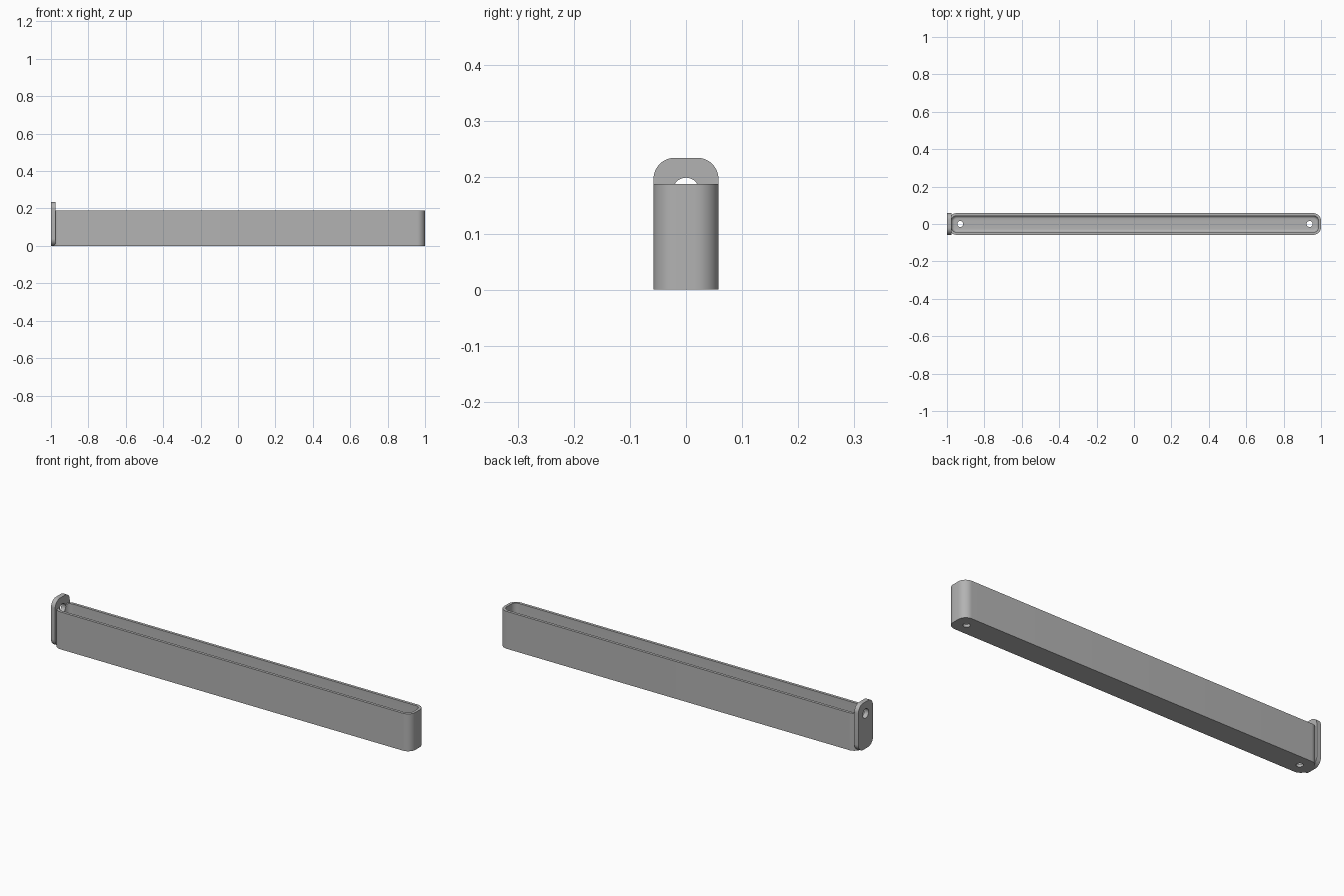
import bpy, bmesh
from math import radians, sin, cos
from mathutils import Matrix, Vector

cube = bpy.data.objects.get("Cube")
if cube:
    bpy.data.objects.remove(cube)

grey = bpy.data.materials.new("plain grey")
grey.use_nodes = True
grey.diffuse_color = (0.45, 0.45, 0.45, 1)
grey.node_tree.nodes["Principled BSDF"].inputs["Base Color"].default_value = (0.45, 0.45, 0.45, 1)

TRAY_X, HALF_LENGTH, HALF_WIDTH = 0.005, 0.995, 0.058
WALL, RIM, CORNER = 0.014, 0.188, 0.042
PLATE_TOP, PLATE_THICK = 0.235, 0.023


def outline(a, b, r, steps=12):
    """Rounded rectangle with half sizes a, b."""
    points = []
    for i, (sx, sy) in enumerate([(1, 1), (-1, 1), (-1, -1), (1, -1)]):
        for k in range(steps + 1):
            t = radians(90 * (i + k / steps))
            points.append((sx * (a - r) + r * cos(t), sy * (b - r) + r * sin(t)))
    return points


def loft(name, layers, matrix):
    """Skin a stack of (half a, half b, radius, height) rounded rectangles."""
    bm = bmesh.new()
    rings = [[bm.verts.new((x, y, h)) for x, y in outline(a, b, r)] for a, b, r, h in layers]
    bm.faces.new(rings[0][::-1])
    bm.faces.new(rings[-1])
    for low, high in zip(rings, rings[1:]):
        for i in range(len(low)):
            j = (i + 1) % len(low)
            bm.faces.new((low[i], low[j], high[j], high[i]))
    bmesh.ops.transform(bm, matrix=matrix, verts=bm.verts)
    bmesh.ops.remove_doubles(bm, verts=bm.verts, dist=1e-5)
    bmesh.ops.recalc_face_normals(bm, faces=bm.faces)
    mesh = bpy.data.meshes.new(name)
    bm.to_mesh(mesh)
    bm.free()
    mesh.materials.append(grey)
    obj = bpy.data.objects.new(name, mesh)
    bpy.context.collection.objects.link(obj)
    return obj


def drill(name, radius, length, matrix):
    """Round cutter."""
    ring = (radius, radius, radius * 0.999)
    return loft(name, [(*ring, -length / 2), (*ring, length / 2)], matrix)


def finish(obj, cutters):
    """Cut, then smooth the curved faces."""
    bpy.context.view_layer.objects.active = obj
    for cutter in cutters:
        cutter.hide_render = True
        mod = obj.modifiers.new("cut", 'BOOLEAN')
        mod.operation, mod.solver, mod.object = 'DIFFERENCE', 'EXACT', cutter
        bpy.ops.object.modifier_apply(modifier=mod.name)
    bpy.ops.object.select_all(action='DESELECT')
    obj.select_set(True)
    bpy.ops.object.shade_smooth_by_angle(angle=radians(30))


place = Matrix.Translation((TRAY_X, 0, 0))
upright = Matrix(((0, 0, 1, 0), (1, 0, 0, 0), (0, 1, 0, 0), (0, 0, 0, 1)))

# Long tray body
shell = (HALF_LENGTH, HALF_WIDTH, CORNER)
tray = loft("tray", [(*shell, 0), (*shell, RIM)], place)

# Cavity with a rounded floor edge
fillet = 0.016
layers = []
for k in range(7):
    t = radians(15 * k)
    inset = WALL + fillet * (1 - sin(t))
    layers.append((HALF_LENGTH - inset, HALF_WIDTH - inset, CORNER - inset,
                   WALL + fillet * (1 - cos(t))))
layers.append((*layers[-1][:3], RIM + 0.1))
cavity = loft("cavity_cutter", layers, place)

# Screw holes in the floor and hanging hole in the plate
floor_holes = [drill("floor_hole_cutter", 0.016, 0.1,
                     Matrix.Translation((TRAY_X + side * 0.934, 0, 0))) for side in (-1, 1)]
plate_hole = drill("plate_hole_cutter", 0.0235, 0.1,
                   Matrix.Translation((-0.99, 0, 0.176)) @ upright)

# Rounded mounting plate on the end
end = (HALF_WIDTH, PLATE_TOP / 2, 0.038)
plate = loft("mounting_plate", [(*end, 0), (*end, PLATE_THICK)],
             Matrix.Translation((-1, 0, PLATE_TOP / 2)) @ upright)

finish(tray, [cavity, *floor_holes, plate_hole])
finish(plate, [plate_hole])
for cutter in [cavity, plate_hole, *floor_holes]:
    bpy.data.objects.remove(cutter)
